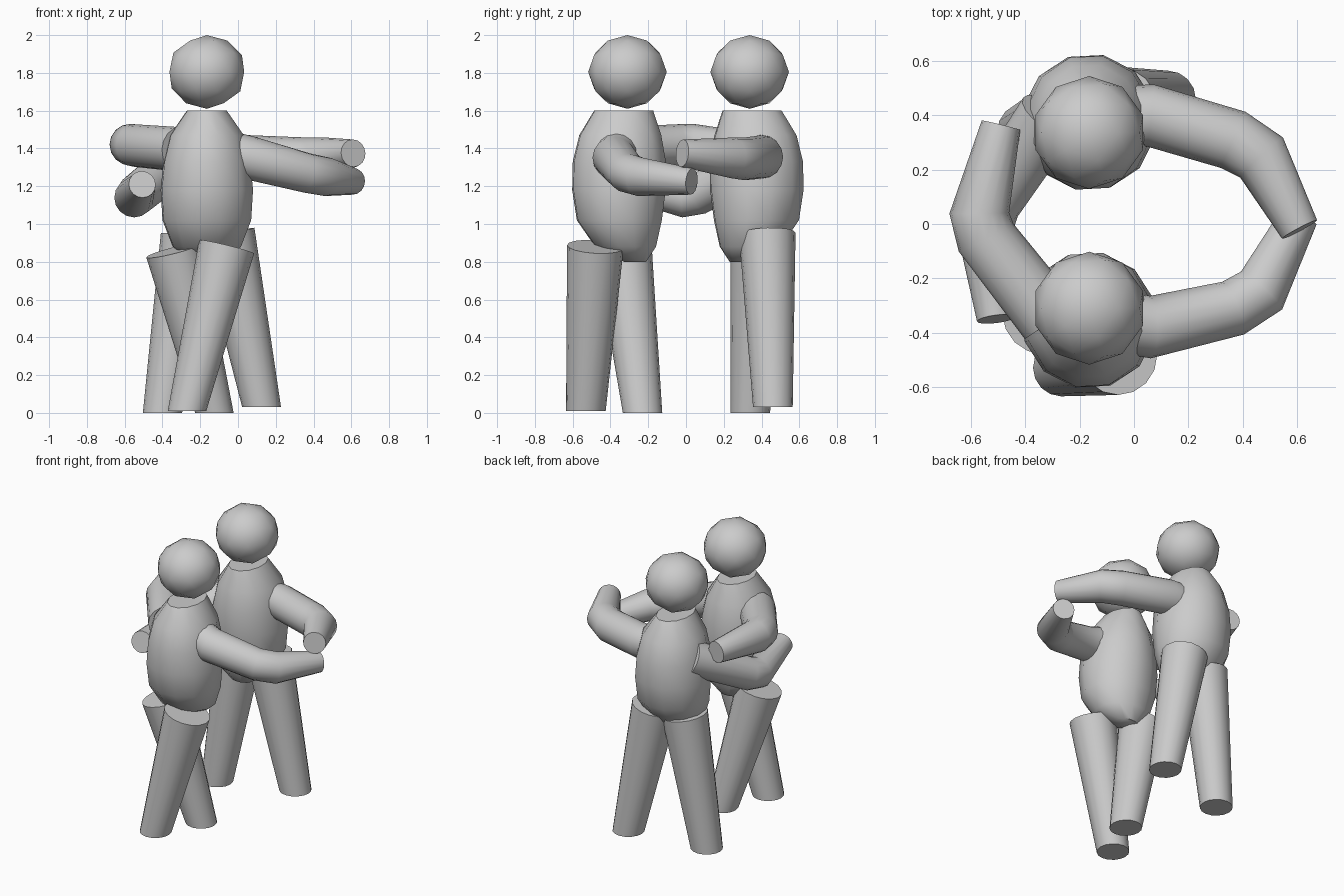
import bpy, bmesh, math
from mathutils import Vector

if "Cube" in bpy.data.objects:
    bpy.data.objects.remove(bpy.data.objects["Cube"])


def finish(name, bm):
    bmesh.ops.recalc_face_normals(bm, faces=bm.faces)
    me = bpy.data.meshes.new(name)
    bm.to_mesh(me)
    bm.free()
    ob = bpy.data.objects.new(name, me)
    bpy.context.collection.objects.link(ob)
    bpy.ops.object.select_all(action='DESELECT')
    ob.select_set(True)
    bpy.context.view_layer.objects.active = ob
    bpy.ops.object.shade_smooth_by_angle(angle=math.radians(50))
    return ob


def skin(name, rings):
    """Join rings of points into a closed, capped surface."""
    bm = bmesh.new()
    vs = [[bm.verts.new(p) for p in r] for r in rings]
    n = len(vs[0])
    for a, b in zip(vs, vs[1:]):
        for i in range(n):
            bm.faces.new((a[i], a[(i + 1) % n], b[(i + 1) % n], b[i]))
    bm.faces.new(vs[0][::-1])
    bm.faces.new(vs[-1])
    return finish(name, bm)


def tube(name, pts, radii, n=16):
    """Tapered limb along a path."""
    pts = [Vector(p) for p in pts]
    rings = []
    for i, (p, r) in enumerate(zip(pts, radii)):
        a = (p - pts[i - 1]).normalized() if i else Vector()
        b = (pts[i + 1] - p).normalized() if i + 1 < len(pts) else Vector()
        t = (a + b).normalized()
        ref = Vector((0, 1, 0)) if abs(t.z) > 0.8 else Vector((0, 0, 1))
        u = t.cross(ref).normalized()
        v = t.cross(u)
        rings.append([p + r * (math.cos(k) * u + math.sin(k) * v)
                      for k in (2 * math.pi * j / n for j in range(n))])
    return skin(name, rings)


CX = -0.165

# torso profile: z, y centre, x radius, y radius
PROFILE = [(1.60, -.33, .108, .16), (1.47, -.348, .20, .222),
           (1.33, -.353, .235, .252), (1.18, -.355, .25, .253),
           (1.02, -.353, .24, .23), (.88, -.32, .185, .165),
           (.80, -.27, .08, .06)]

for who, s, shift, head_y in (("front", 1, 0, -.31), ("back", -1, .02, .337)):
    # head
    bm = bmesh.new()
    bmesh.ops.create_icosphere(bm, subdivisions=2, radius=1)
    for v in bm.verts:
        v.co = (CX + v.co.x * .208, head_y + v.co.y * .208, 1.805 + v.co.z * .195)
    finish(who + "_head", bm)
    # torso
    rings = []
    for z, cy, rx, ry in PROFILE:
        rings.append([(CX + rx * math.cos(a), s * cy + shift + ry * math.sin(a), z)
                      for a in (math.radians(18 + 30 * k) for k in range(12))])
    skin(who + "_torso", rings)

# arms: shoulder, two elbow rings, hand
tube("front_right_arm", [(-.04, -.36, 1.375), (.06, -.38, 1.35), (.365, -.31, 1.27),
                         (.47, -.245, 1.25), (.61, .03, 1.225)],
     [.115, .115, .105, .103, .07])
tube("back_right_arm", [(-.04, .395, 1.36), (.06, .40, 1.355), (.365, .31, 1.345),
                        (.47, .245, 1.35), (.61, -.02, 1.375)],
     [.115, .115, .113, .108, .073])
tube("front_left_arm", [(-.31, -.35, 1.395), (-.545, -.05, 1.415),
                        (-.57, .04, 1.42), (-.49, .364, 1.41)],
     [.118, .113, .11, .073])
tube("back_left_arm", [(-.31, .40, 1.34), (-.53, .07, 1.16),
                       (-.55, -.02, 1.14), (-.507, -.35, 1.21)],
     [.118, .11, .105, .072])

# legs: hip to foot
for name, hip, foot in (("front_right_leg", (-.06, -.48, .88), (-.27, -.53, .02)),
                        ("front_left_leg", (-.34, -.33, .86), (-.125, -.23, .01)),
                        ("back_right_leg", (-.06, .43, .95), (.125, .46, .05)),
                        ("back_left_leg", (-.26, .385, .93), (-.40, .34, .015))):
    ob = tube(name, [hip, foot], [.15, .105])
    # keep feet on the ground
    for v in ob.data.vertices:
        if v.co.z < .2:
            v.co.z = max(0.0, .03 if name == "back_right_leg" else
                         .01 if name == "front_right_leg" else 0.0)
